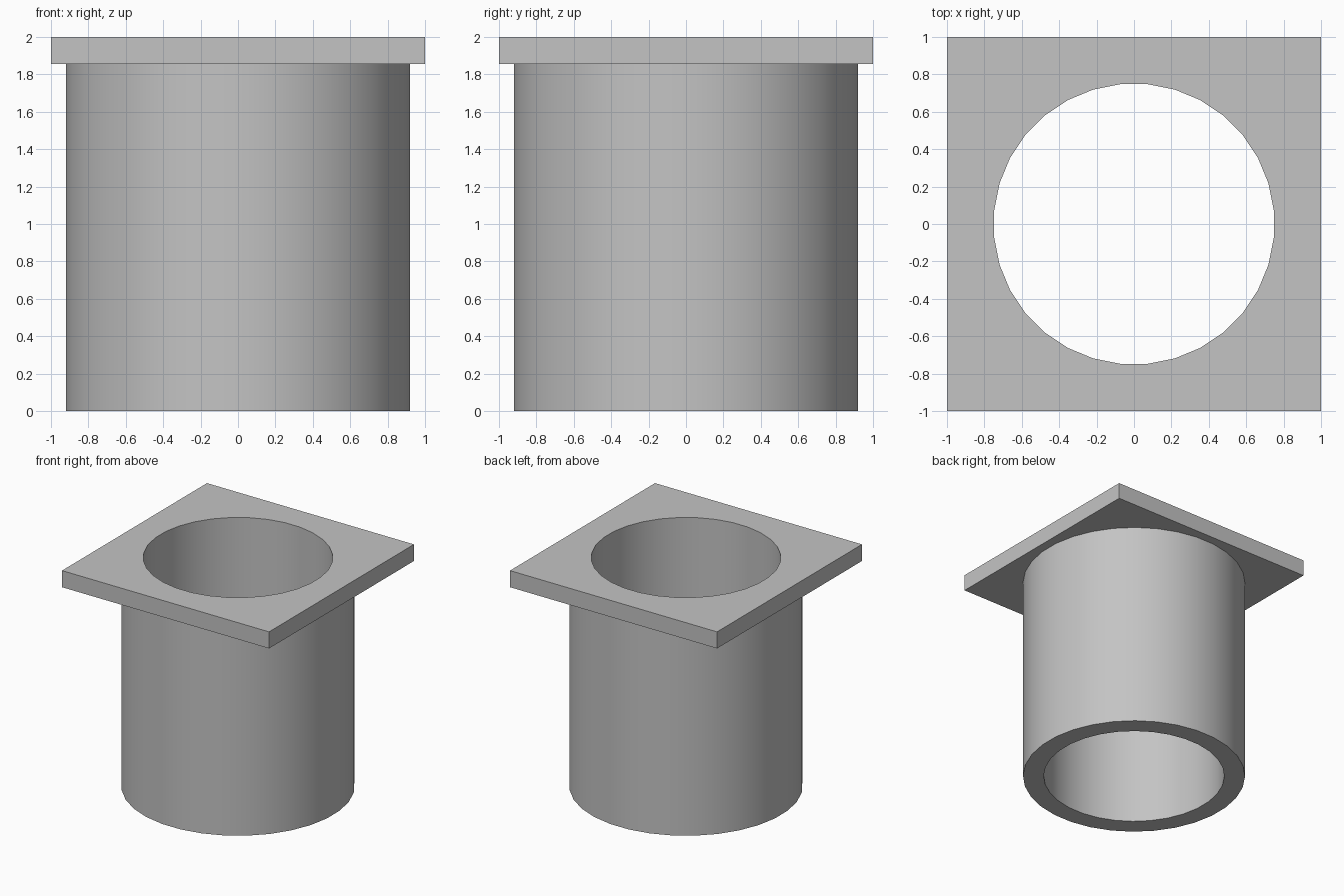
import bpy
import bmesh
from math import cos, sin, pi, radians, sqrt

cube = bpy.data.objects.get("Cube")
if cube:
    bpy.data.objects.remove(cube, do_unlink=True)

SIDES = 32
BORE = 0.751

# One plain grey for the whole model
grey = bpy.data.materials.new("plain_grey")
grey.use_nodes = True
color = (0.55, 0.55, 0.55, 1)
grey.diffuse_color = color
grey.node_tree.nodes["Principled BSDF"].inputs["Base Color"].default_value = color


def outline(bm, sides, radius, z):
    """Closed polygon of edges, with flats facing the axes."""
    step = 2 * pi / sides
    verts = [bm.verts.new((radius * cos((i + 0.5) * step),
                           radius * sin((i + 0.5) * step), z))
             for i in range(sides)]
    return [bm.edges.new((verts[i - 1], verts[i])) for i in range(sides)]


def bored_prism(name, sides, radius, bottom, top):
    """Prism with a round hole running through it."""
    bm = bmesh.new()
    edges = outline(bm, sides, radius, bottom) + outline(bm, SIDES, BORE, bottom)
    bmesh.ops.triangle_fill(bm, edges=edges, use_beauty=True)
    lifted = bmesh.ops.extrude_face_region(bm, geom=bm.faces[:], use_keep_orig=True)
    verts = [v for v in lifted["geom"] if isinstance(v, bmesh.types.BMVert)]
    bmesh.ops.translate(bm, verts=verts, vec=(0, 0, top - bottom))
    bmesh.ops.recalc_face_normals(bm, faces=bm.faces[:])
    mesh = bpy.data.meshes.new(name)
    bm.to_mesh(mesh)
    bm.free()
    mesh.materials.append(grey)
    obj = bpy.data.objects.new(name, mesh)
    bpy.context.collection.objects.link(obj)
    # Smooth round walls, crisp rims
    bpy.ops.object.select_all(action='DESELECT')
    obj.select_set(True)
    bpy.context.view_layer.objects.active = obj
    bpy.ops.object.shade_smooth_by_angle(angle=radians(30))
    return obj


# Round pipe and the square plate on top of it
bored_prism("pipe", SIDES, 0.923, 0, 1.855)
bored_prism("square_flange", 4, sqrt(2), 1.855, 2)
